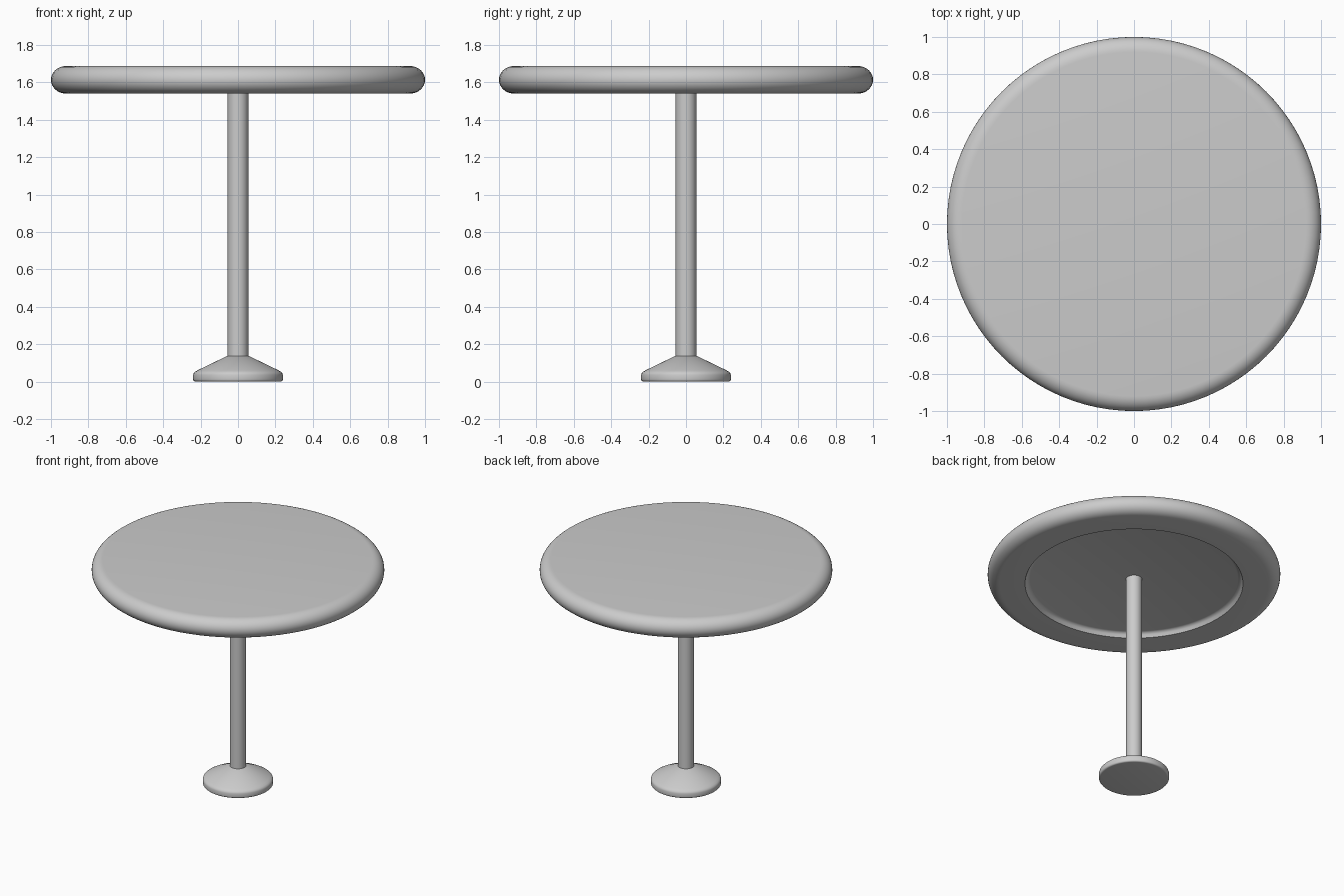
import bpy, bmesh, math

if "Cube" in bpy.data.objects:
    bpy.data.objects.remove(bpy.data.objects["Cube"])

SEGMENTS = 96

grey = bpy.data.materials.new("plain grey")
grey.diffuse_color = (0.6, 0.6, 0.6, 1.0)
grey.use_nodes = True
grey.node_tree.nodes["Principled BSDF"].inputs["Base Color"].default_value = grey.diffuse_color


def lathe(name, profile, segments=SEGMENTS):
    """Spin an (r, z) profile, listed from bottom to top, round the z axis."""
    bm = bmesh.new()
    rings = []
    for r, z in profile:
        if r == 0:
            rings.append([bm.verts.new((0, 0, z))] * segments)
        else:
            rings.append([bm.verts.new((r * math.cos(math.tau * i / segments),
                                        r * math.sin(math.tau * i / segments), z))
                          for i in range(segments)])
    for low, high in zip(rings, rings[1:]):
        for i in range(segments):
            j = (i + 1) % segments
            corners = list(dict.fromkeys((low[i], low[j], high[j], high[i])))
            bm.faces.new(corners)
    bmesh.ops.recalc_face_normals(bm, faces=bm.faces)
    mesh = bpy.data.meshes.new(name)
    bm.to_mesh(mesh)
    bm.free()
    mesh.materials.append(grey)
    obj = bpy.data.objects.new(name, mesh)
    bpy.context.collection.objects.link(obj)
    bpy.context.view_layer.objects.active = obj
    bpy.ops.object.select_all(action='DESELECT')
    obj.select_set(True)
    bpy.ops.object.shade_smooth_by_angle(angle=math.radians(35))
    return obj


def arc(cr, cz, rr, rz, start, end, steps):
    """Elliptical arc of profile points, angles in degrees."""
    return [(cr + rr * math.cos(math.radians(start + (end - start) * k / steps)),
             cz + rz * math.sin(math.radians(start + (end - start) * k / steps)))
            for k in range(steps + 1)]


# round top: rounded rim, shallow recess underneath
recess = [(0, 1.575), (0.71, 1.575), (0.725, 1.571), (0.735, 1.56), (0.745, 1.54)]
rim = arc(0.92, 1.6135, 0.08, 0.0735, -90, 90, 16)
lathe("table_top", recess + rim + [(0, 1.687)])

# pole
lathe("pole", [(0, 0.10), (0.055, 0.10), (0.055, 1.577), (0, 1.577)], 48)

# foot: low disc with rounded edges, rising as a cone to the pole
foot = [(0, 0), (0.228, 0)] + arc(0.228, 0.012, 0.012, 0.012, -70, 0, 3)
foot += [(0.24, 0.036), (0.237, 0.045), (0.229, 0.053), (0.215, 0.061),
         (0.056, 0.138), (0, 0.138)]
lathe("foot", foot)
